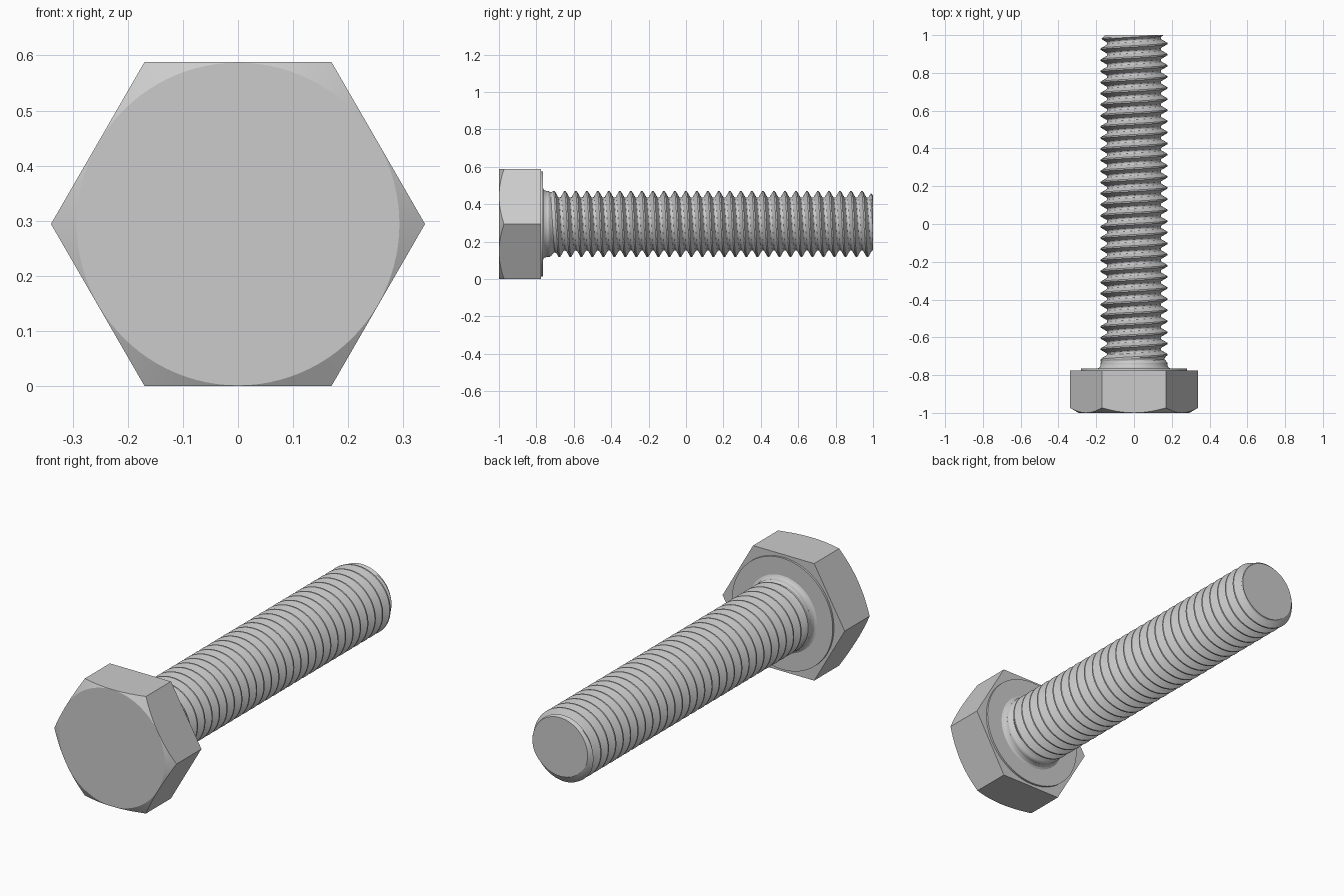
import bpy, bmesh
from math import sin, cos, tan, pi, radians

if "Cube" in bpy.data.objects:
    bpy.data.objects.remove(bpy.data.objects["Cube"])

CZ = 0.294          # axis height, also half the width across flats
PITCH = 2 / 34
MAJOR = 0.1765
DEPTH = 0.0345
Y0, Y1 = -0.742, 1.0


def point(r, phi, y):
    return (r * sin(phi), y, CZ + r * cos(phi))


def loft(name, columns, shift=0):
    """Skin a closed band of point columns; shift joins a helix to its next turn."""
    bm = bmesh.new()
    cols = [[bm.verts.new(p) for p in col] for col in columns]
    for j, a in enumerate(cols):
        last = j == len(cols) - 1
        b, s = cols[(j + 1) % len(cols)], shift if last else 0
        for i in range(len(a) - 1 - s):
            bm.faces.new((a[i], b[i + s], b[i + s + 1], a[i + 1]))
    bmesh.ops.remove_doubles(bm, verts=bm.verts, dist=1e-5)
    bmesh.ops.holes_fill(bm, edges=[e for e in bm.edges if e.is_boundary], sides=0)
    bmesh.ops.recalc_face_normals(bm, faces=bm.faces)
    mesh = bpy.data.meshes.new(name)
    bm.to_mesh(mesh)
    bm.free()
    ob = bpy.data.objects.new(name, mesh)
    bpy.context.collection.objects.link(ob)
    bpy.ops.object.select_all(action='DESELECT')
    ob.select_set(True)
    bpy.context.view_layer.objects.active = ob
    bpy.ops.object.shade_smooth_by_angle(angle=radians(25))
    return ob


# Hex head: chamfered front, flat sides, washer face and fillet to the shank
def head_column(phi):
    hexr = CZ / cos((phi + pi / 6) % (pi / 3) - pi / 6)
    front = 0.293
    profile = [(front, -1), (hexr, -1 + tan(pi / 6) * (hexr - front)),
               (hexr, -0.775), (0.28, -0.775), (0.28, -0.765), (0.192, -0.765),
               (0.183, -0.760), (0.1785, -0.752), (MAJOR, Y0)]
    return [point(r, phi, y) for r, y in profile]


loft("hex_head", [head_column(2 * pi * j / 96) for j in range(96)])


# Threaded shank: right-hand helix with run-out at the head and chamfered tip
STEPS = [0.0625, 0.17, 0.27, 0.375, 0.43, 0.5, 0.57, 0.625, 0.73, 0.83, 0.9375]
CREST = 0.985 + PITCH / 4


def thread_radius(phi, y):
    t = ((y - CREST) / PITCH - phi / (2 * pi)) % 1
    d = min(t, 1 - t)
    cut = min(max((d - 0.0625) / 0.3125, 0), 1) * 0.92
    cut += 0.08 * min(max((d - 0.375) / 0.08, 0), 1)
    runout = min(max((y + 0.735) / 0.045, 0), 1)
    return min(MAJOR - DEPTH * cut * runout, 0.153 + (Y1 - y))


def thread_column(phi):
    col = []
    for turn in range(-33, 3):
        for s in STEPS:
            y = CREST + PITCH * (turn + s + phi / (2 * pi))
            y = min(max(y, Y0), Y1)
            col.append(point(thread_radius(phi, y), phi, y))
    return col


def helix_columns(n):
    return [thread_column(2 * pi * j / n) for j in range(n)]


# Column 0 sits one turn ahead of the last column, so its row index moves back
def flip(columns):
    return [columns[0]] + columns[1:]


loft("threaded_shank", flip(helix_columns(72)), shift=len(STEPS))
